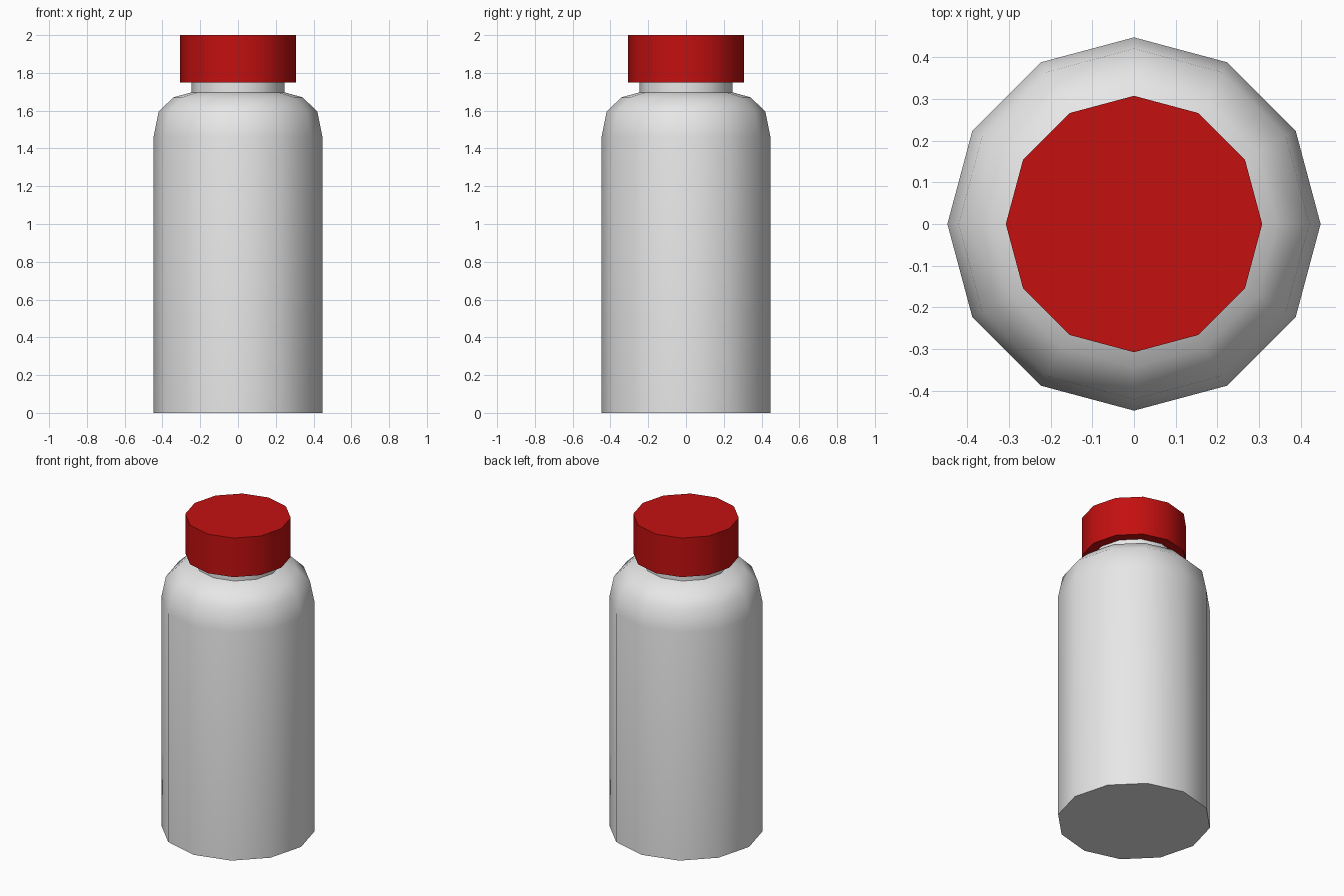
import bpy
import bmesh
import math

SIDES = 12

cube = bpy.data.objects.get("Cube")
if cube:
    bpy.data.objects.remove(cube, do_unlink=True)


def make_material(name, rgb):
    mat = bpy.data.materials.new(name)
    mat.use_nodes = True
    color = (*rgb, 1.0)
    mat.diffuse_color = color
    mat.node_tree.nodes["Principled BSDF"].inputs["Base Color"].default_value = color
    return mat


def lathe(name, profile, mat):
    """Spin a (radius, height) profile around z and cap both ends."""
    bm = bmesh.new()
    rings = []
    for r, z in profile:
        angles = [2 * math.pi * i / SIDES for i in range(SIDES)]
        rings.append([bm.verts.new((r * math.cos(a), r * math.sin(a), z)) for a in angles])
    for low, high in zip(rings, rings[1:]):
        for i in range(SIDES):
            j = (i + 1) % SIDES
            bm.faces.new((low[i], low[j], high[j], high[i]))
    bm.faces.new(rings[0][::-1])
    bm.faces.new(rings[-1])
    mesh = bpy.data.meshes.new(name)
    bm.to_mesh(mesh)
    bm.free()
    mesh.materials.append(mat)
    obj = bpy.data.objects.new(name, mesh)
    bpy.context.collection.objects.link(obj)
    # Smooth the walls, keep the rims sharp
    bpy.ops.object.select_all(action='DESELECT')
    obj.select_set(True)
    bpy.context.view_layer.objects.active = obj
    bpy.ops.object.shade_smooth_by_angle(angle=math.radians(40))
    return obj


white = make_material("white plastic", (0.8, 0.8, 0.8))
red = make_material("red plastic", (0.55, 0.005, 0.005))

# Body with rounded shoulder and short neck
lathe("bottle_body", [(0.447, 0), (0.447, 1.46), (0.42, 1.595), (0.343, 1.67),
                      (0.247, 1.697), (0.247, 1.76)], white)

# Screw cap
lathe("bottle_cap", [(0.307, 1.75), (0.307, 2.0)], red)
